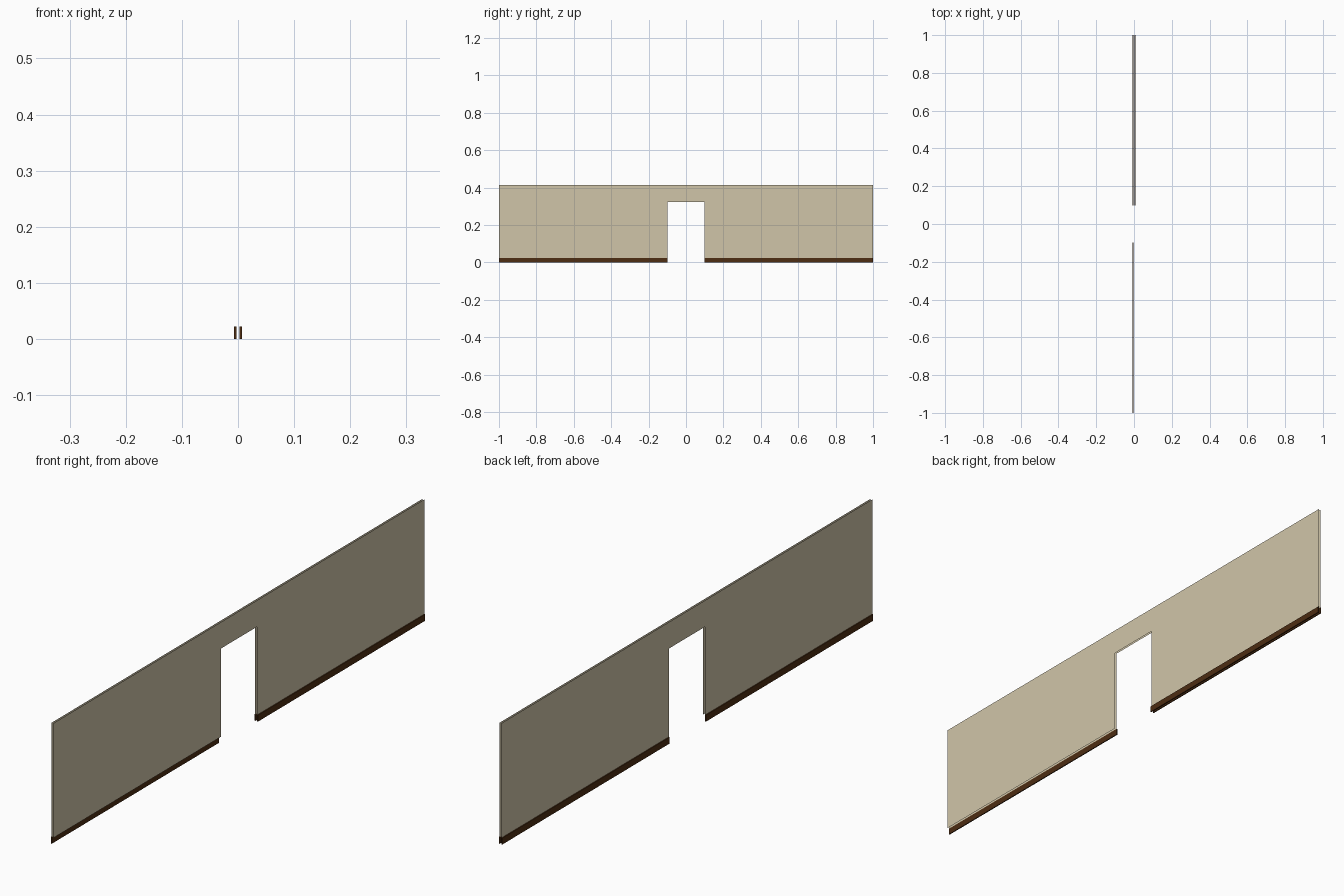
import bpy, bmesh

if "Cube" in bpy.data.objects:
    bpy.data.objects.remove(bpy.data.objects["Cube"])

WALL_X, BOARD_OUT, BOARD_IN = 0.0035, 0.0068, 0.003
TOP, DOOR_TOP, DOOR_Y, BOARD_TOP = 0.413, 0.323, 0.098, 0.022


def material(name, rgb):
    m = bpy.data.materials.new(name)
    m.diffuse_color = (*rgb, 1)
    m.use_nodes = True
    m.node_tree.nodes["Principled BSDF"].inputs["Base Color"].default_value = m.diffuse_color
    return m


wall_paint = material("beige paint", (0.63, 0.56, 0.395))
wood = material("dark brown wood", (0.075, 0.026, 0.006))


def finish(name, bm, mat):
    me = bpy.data.meshes.new(name)
    bm.to_mesh(me)
    bm.free()
    me.materials.append(mat)
    ob = bpy.data.objects.new(name, me)
    bpy.context.collection.objects.link(ob)
    return ob


def wall_sheet(name, side):
    """Thin open wall skin with a doorway, facing outward along x."""
    half = [(DOOR_Y, DOOR_TOP), (DOOR_Y, BOARD_TOP), (1, BOARD_TOP), (1, TOP)]
    outline = half + [(-y, z) for y, z in reversed(half)]
    bm = bmesh.new()
    f = bm.faces.new([bm.verts.new((side * WALL_X, y, z)) for y, z in outline])
    f.normal_update()
    if f.normal.x * side < 0:
        f.normal_flip()
    finish(name, bm, wall_paint)


def baseboard(name, side, end):
    """Strip along the floor on one side of the doorway."""
    bm = bmesh.new()
    bmesh.ops.create_cube(bm, size=1)
    size = (BOARD_OUT - BOARD_IN, 1 - DOOR_Y, BOARD_TOP)
    centre = (side * (BOARD_OUT + BOARD_IN) / 2, end * (1 + DOOR_Y) / 2, BOARD_TOP / 2)
    bmesh.ops.scale(bm, vec=size, verts=bm.verts)
    bmesh.ops.translate(bm, vec=centre, verts=bm.verts)
    finish(name, bm, wood)


# Two wall skins with open ends
wall_sheet("wall_right", 1)
wall_sheet("wall_left", -1)

# Baseboards: both on the left face, only the rear one on the right face
baseboard("baseboard_left_front", -1, -1)
baseboard("baseboard_left_rear", -1, 1)
baseboard("baseboard_right_rear", 1, 1)
